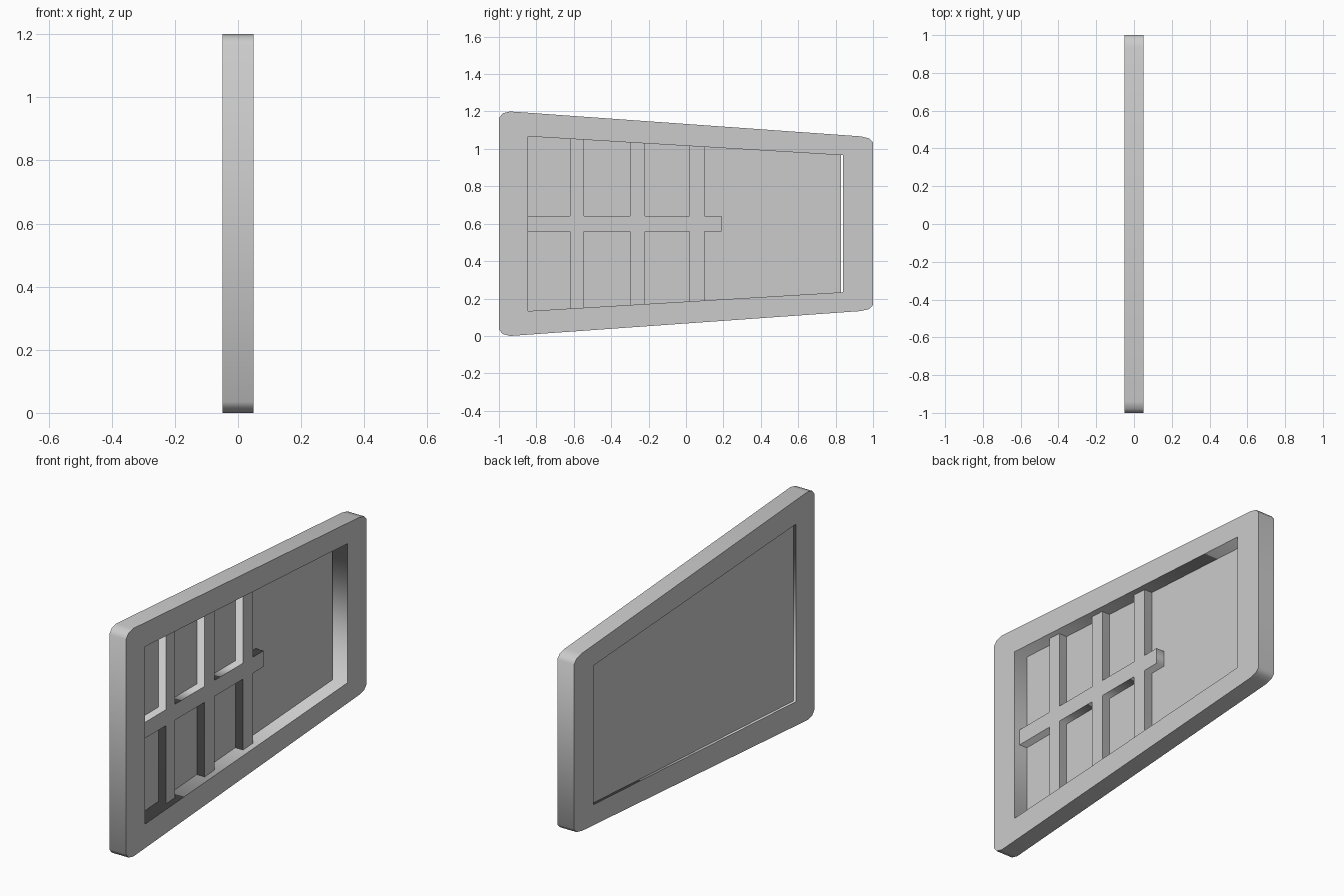
import bpy
from mathutils import Matrix

if "Cube" in bpy.data.objects:
    bpy.data.objects.remove(bpy.data.objects["Cube"])

# Profile axes: local x -> world y, local y -> world z, extrusion -> world x
TO_SIDE = Matrix(((0, 0, 1, 0), (1, 0, 0, 0), (0, 1, 0, 0), (0, 0, 0, 1)))


def plate(name, loops, x0, x1):
    """Extrude filled (y, z) loops from x0 to x1; extra loops become holes."""
    cu = bpy.data.curves.new(name, 'CURVE')
    cu.dimensions = '2D'
    cu.fill_mode = 'BOTH'
    cu.extrude = (x1 - x0) / 2
    for loop in loops:
        sp = cu.splines.new('POLY')
        sp.points.add(len(loop) - 1)
        for p, (y, z) in zip(sp.points, loop):
            p.co = (y, z, 0, 1)
        sp.use_cyclic_u = True
    ob = bpy.data.objects.new(name, cu)
    bpy.context.collection.objects.link(ob)
    ob.matrix_world = Matrix.Translation(((x0 + x1) / 2, 0, 0)) @ TO_SIDE
    bpy.ops.object.select_all(action='DESELECT')
    ob.select_set(True)
    bpy.context.view_layer.objects.active = ob
    bpy.ops.object.convert(target='MESH')
    return bpy.context.object


MID = 0.6
HALF = 0.049
Y0, Y1 = -0.845, 0.84
H0, H1 = 0.467, 0.366          # opening half-heights at both ends


def half_height(y):
    return H0 + (H1 - H0) * (y - Y0) / (Y1 - Y0)


def mirrored(top):
    """Close an upper outline by mirroring it about the mid height."""
    return [(y, MID + h) for y, h in top] + [(y, MID - h) for y, h in reversed(top)]


# Tapered frame with chamfered corners
outer = mirrored([(-1, 0.565), (-0.98, 0.59), (-0.94, 0.6),
                  (0.935, 0.467), (0.98, 0.456), (1, 0.434)])
opening = mirrored([(Y0, H0), (Y1, H1)])
plate("frame", [outer, opening], -HALF, HALF)

# Thin panel, stopping just short of the narrow end
PANEL = -0.03
plate("back_panel", [mirrored([(Y0, H0), (0.83, half_height(0.83))])], PANEL - 0.005, PANEL)

# Lattice: one rail crossed by three uprights, as a single outline
RAIL = 0.042
top = [(Y0, RAIL)]
for a, b in ((-0.62, -0.545), (-0.30, -0.22), (0.02, 0.10)):
    top += [(a, RAIL), (a, half_height(a)), (b, half_height(b)), (b, RAIL)]
top.append((0.19, RAIL))
plate("lattice_bars", [mirrored(top)], PANEL, 0.016)
